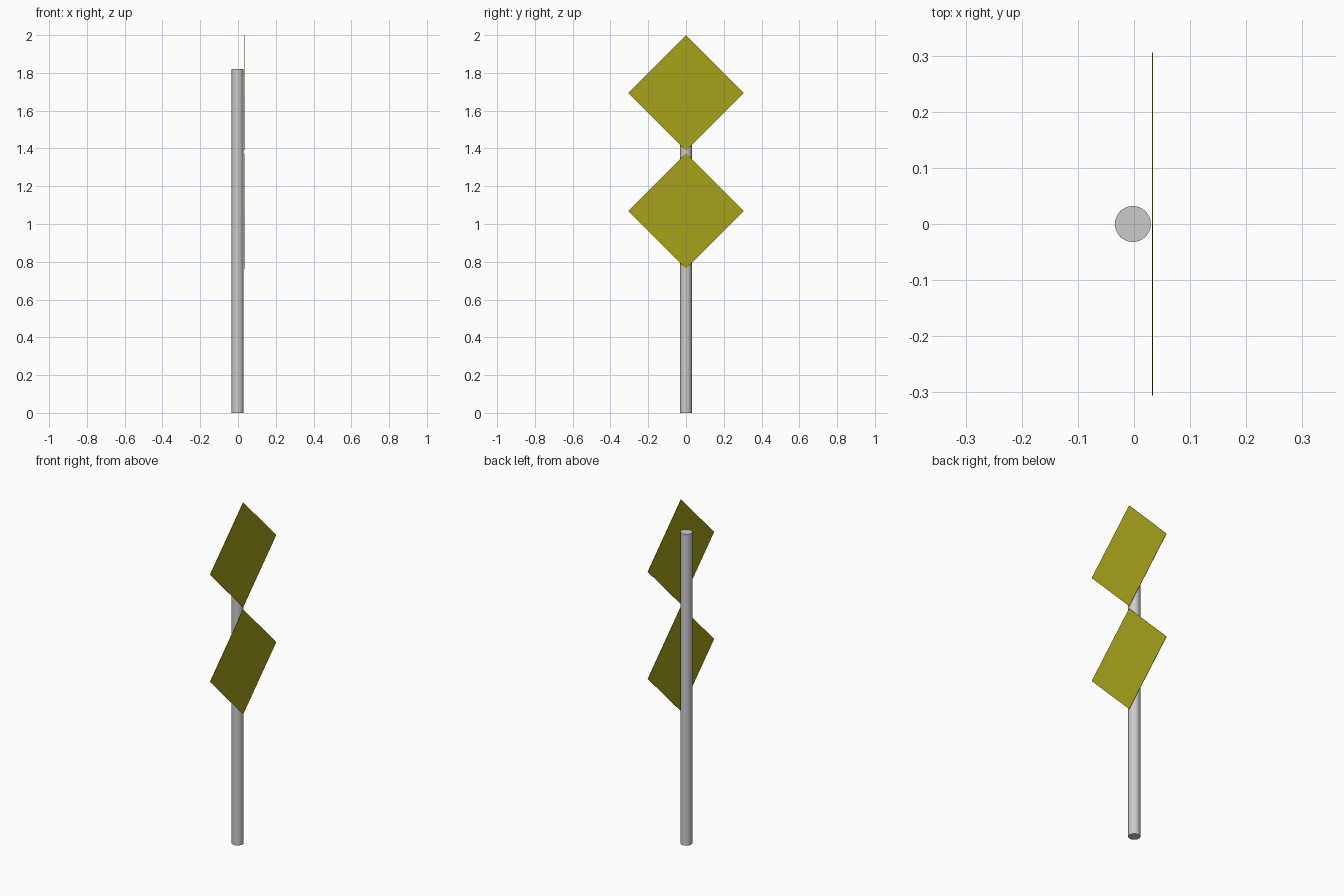
import bpy
from math import pi

if "Cube" in bpy.data.objects:
    bpy.data.objects.remove(bpy.data.objects["Cube"])

POLE_R, POLE_H, POLE_X = 0.032, 1.82, -0.002
HALF_DIAG, THICK = 0.306, 0.002

yellow = bpy.data.materials.new("sign_yellow")
yellow.diffuse_color = (0.38, 0.36, 0.01, 1)
yellow.use_nodes = True
yellow.node_tree.nodes["Principled BSDF"].inputs["Base Color"].default_value = yellow.diffuse_color

# Round post
bpy.ops.mesh.primitive_cylinder_add(vertices=32, radius=POLE_R, depth=POLE_H,
                                    location=(POLE_X, 0, POLE_H / 2))
post = bpy.context.object
post.name = "post"
bpy.ops.object.shade_smooth_by_angle()


# Thin square plate turned onto its corner, facing +x
def diamond_plate(name, z):
    side = HALF_DIAG * 2 ** 0.5
    bpy.ops.mesh.primitive_cube_add(size=1, location=(POLE_X + POLE_R + 0.003, 0, z),
                                    rotation=(pi / 4, 0, 0))
    plate = bpy.context.object
    plate.name = name
    plate.scale = (THICK, side, side)
    plate.data.materials.append(yellow)


diamond_plate("upper_sign_plate", 2 - HALF_DIAG)
diamond_plate("lower_sign_plate", 1.068)
